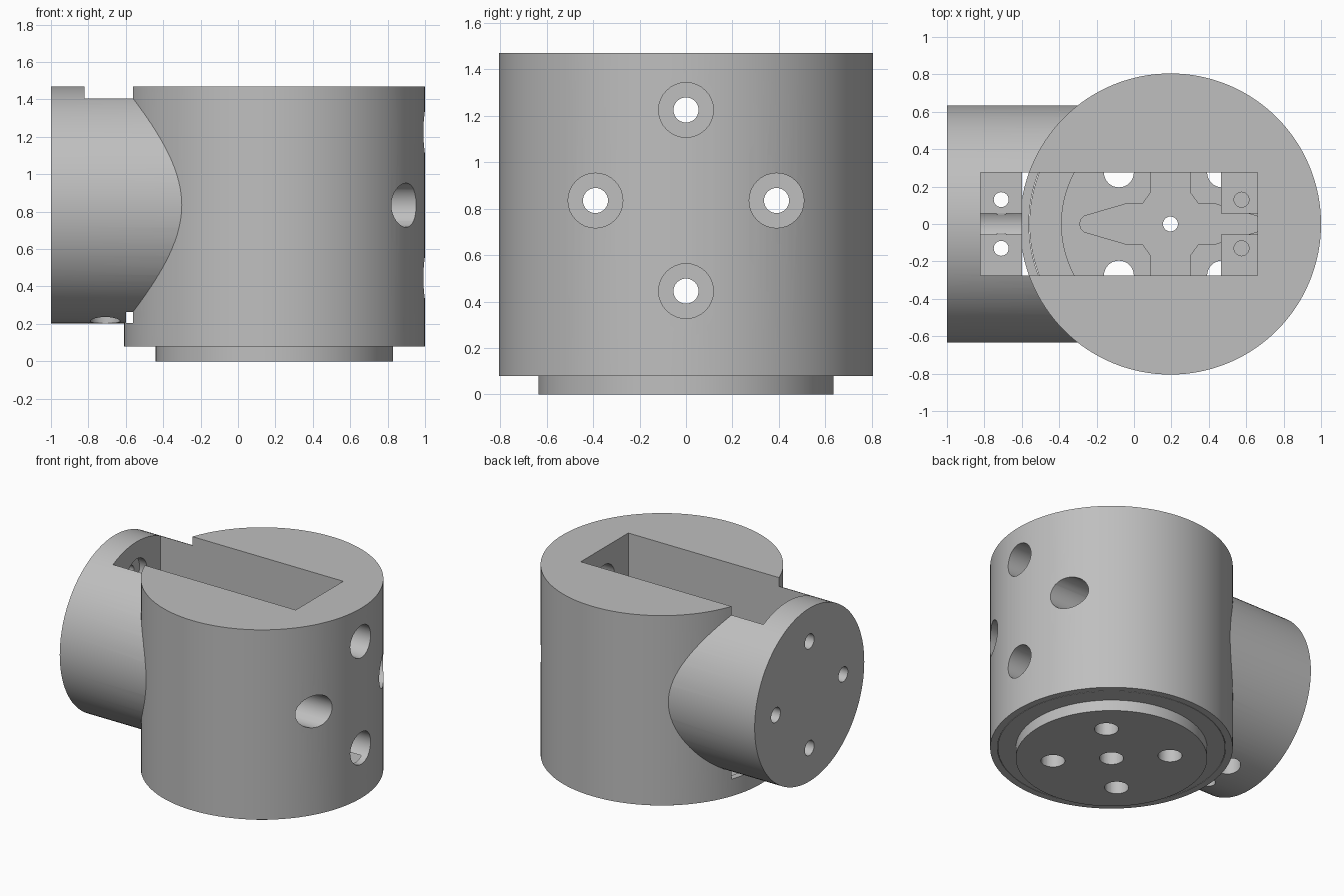
import bpy, bmesh, math
from mathutils import Matrix, Vector

cube = bpy.data.objects.get("Cube")
if cube:
    bpy.data.objects.remove(cube, do_unlink=True)

grey = bpy.data.materials.new("light_grey")
grey.use_nodes = True
GREY = (0.52, 0.52, 0.52, 1)
grey.diffuse_color = GREY
grey.node_tree.nodes["Principled BSDF"].inputs["Base Color"].default_value = GREY

CX = 0.195          # vertical axis of the housing
MID = 0.835         # height of the side arm axis
BOLT = 0.39         # bolt circle radius


def finish(name, bm):
    bmesh.ops.recalc_face_normals(bm, faces=bm.faces)
    mesh = bpy.data.meshes.new(name)
    bm.to_mesh(mesh)
    bm.free()
    mesh.materials.append(grey)
    obj = bpy.data.objects.new(name, mesh)
    bpy.context.collection.objects.link(obj)
    return obj


def rod(name, start, end, radius, sides=32):
    """Cylinder between two points."""
    a, b = Vector(start), Vector(end)
    turn = (b - a).to_track_quat('Z', 'Y').to_matrix().to_4x4()
    bm = bmesh.new()
    bmesh.ops.create_cone(bm, cap_ends=True, segments=sides, radius1=radius,
                          radius2=radius, depth=(b - a).length,
                          matrix=Matrix.Translation((a + b) / 2) @ turn)
    return finish(name, bm)


def upright(name, x, y, z0, z1, radius, sides=32):
    return rod(name, (x, y, z0), (x, y, z1), radius, sides)


def block(name, x0, x1, half_y, z0, z1):
    bm = bmesh.new()
    size = Matrix.Diagonal((x1 - x0, 2 * half_y, z1 - z0, 1))
    place = Matrix.Translation(((x0 + x1) / 2, 0, (z0 + z1) / 2))
    bmesh.ops.create_cube(bm, size=1, matrix=place @ size)
    return finish(name, bm)


def combine(target, tools, operation='DIFFERENCE'):
    """Apply booleans in turn and discard the tools."""
    for tool in tools:
        tool.hide_render = True
        mod = target.modifiers.new("cut", 'BOOLEAN')
        mod.operation, mod.solver, mod.object = operation, 'EXACT', tool
        deps = bpy.context.evaluated_depsgraph_get()
        mesh = bpy.data.meshes.new_from_object(target.evaluated_get(deps))
        target.modifiers.clear()
        target.data = mesh
        bpy.data.objects.remove(tool, do_unlink=True)


# Housing: upright drum joined to a horizontal arm
housing = upright("housing", CX, 0, 0.08, 1.47, 0.805, 128)
arm = rod("arm", (-1, 0, MID), (0.1, 0, MID), 0.634, 100)
combine(housing, [arm], 'UNION')

# Motor pocket: wide upper part, deep body, cable slot, round cavity below
cuts = [
    upright("cavity", CX, 0, -0.1, 0.35, 0.757, 128),
    block("flange_pocket", -0.82, 0.66, 0.275, 0.72, 1.7),
    block("body_pocket", -0.6, 0.465, 0.275, 0.205, 1.0),
    block("cable_slot", -0.82, 0.66, 0.055, 0.4, 0.9),
]

# Four long counterbored bolt holes through the arm
for i in range(4):
    angle = i * math.pi / 2
    y, z = BOLT * math.cos(angle), MID + BOLT * math.sin(angle)
    cuts.append(rod("arm_bore", (1.2, y, z), (-0.88, y, z), 0.118))
    cuts.append(rod("arm_bolt", (-0.8, y, z), (-1.2, y, z), 0.054))

# Motor mounting screws on both ledges
for y in (-0.13, 0.13):
    cuts.append(upright("left_screw", -0.71, y, 0.1, 0.9, 0.04))
    cuts.append(upright("left_screw_head", -0.71, y, 0.1, 0.36, 0.08))
    cuts.append(upright("right_screw", 0.575, y, 0.3, 0.9, 0.04))
combine(housing, cuts)

# Turntable: stepped disc turned from a profile
profile = [(0, 0), (0.635, 0), (0.635, 0.08), (0.754, 0.08),
           (0.754, 0.2), (0.585, 0.2), (0.585, 0.315), (0, 0.315)]
bm = bmesh.new()
verts = [bm.verts.new((CX + r, 0, z)) for r, z in profile]
edges = [bm.edges.new(pair) for pair in zip(verts, verts[1:])]
bmesh.ops.spin(bm, geom=verts + edges, cent=(CX, 0, 0), axis=(0, 0, 1),
               angle=math.tau, steps=128, use_merge=True)
bmesh.ops.remove_doubles(bm, verts=bm.verts, dist=0.0001)
turntable = finish("turntable", bm)

# Cross-shaped recess for the motor horn, one quarter mirrored around
tip = [(0.435 + 0.05 * math.cos(t), 0.05 * math.sin(t))
       for t in (0, math.pi / 6, math.pi / 3, math.pi / 2)]
quarter = tip + [(0.24, 0.107), (0.15, 0.107), (0.107, 0.166), (0.107, 0.48)]
half = quarter + [(-x, y) for x, y in reversed(quarter)]
outline = half + [(x, -y) for x, y in reversed(half[1:-1])]
bm = bmesh.new()
face = bm.faces.new([bm.verts.new((CX + x, y, 0.24)) for x, y in outline])
top = bmesh.ops.extrude_face_region(bm, geom=[face])["geom"]
bmesh.ops.translate(bm, vec=(0, 0, 0.2),
                    verts=[v for v in top if isinstance(v, bmesh.types.BMVert)])
cuts = [finish("horn_recess", bm)]

# Centre screw and four bolts through the turntable
cuts.append(upright("centre_screw", CX, 0, -0.1, 0.5, 0.04))
cuts.append(upright("centre_screw_head", CX, 0, -0.1, 0.15, 0.08))
for i in range(4):
    angle = math.pi / 4 + i * math.pi / 2
    cuts.append(upright("base_bolt", CX + BOLT * math.cos(angle),
                        BOLT * math.sin(angle), -0.1, 0.5, 0.08))
combine(turntable, cuts)

# Smooth round walls, crisp edges
bpy.ops.object.select_all(action='DESELECT')
for obj in (housing, turntable):
    obj.select_set(True)
bpy.context.view_layer.objects.active = housing
bpy.ops.object.shade_smooth_by_angle(angle=math.radians(30))
